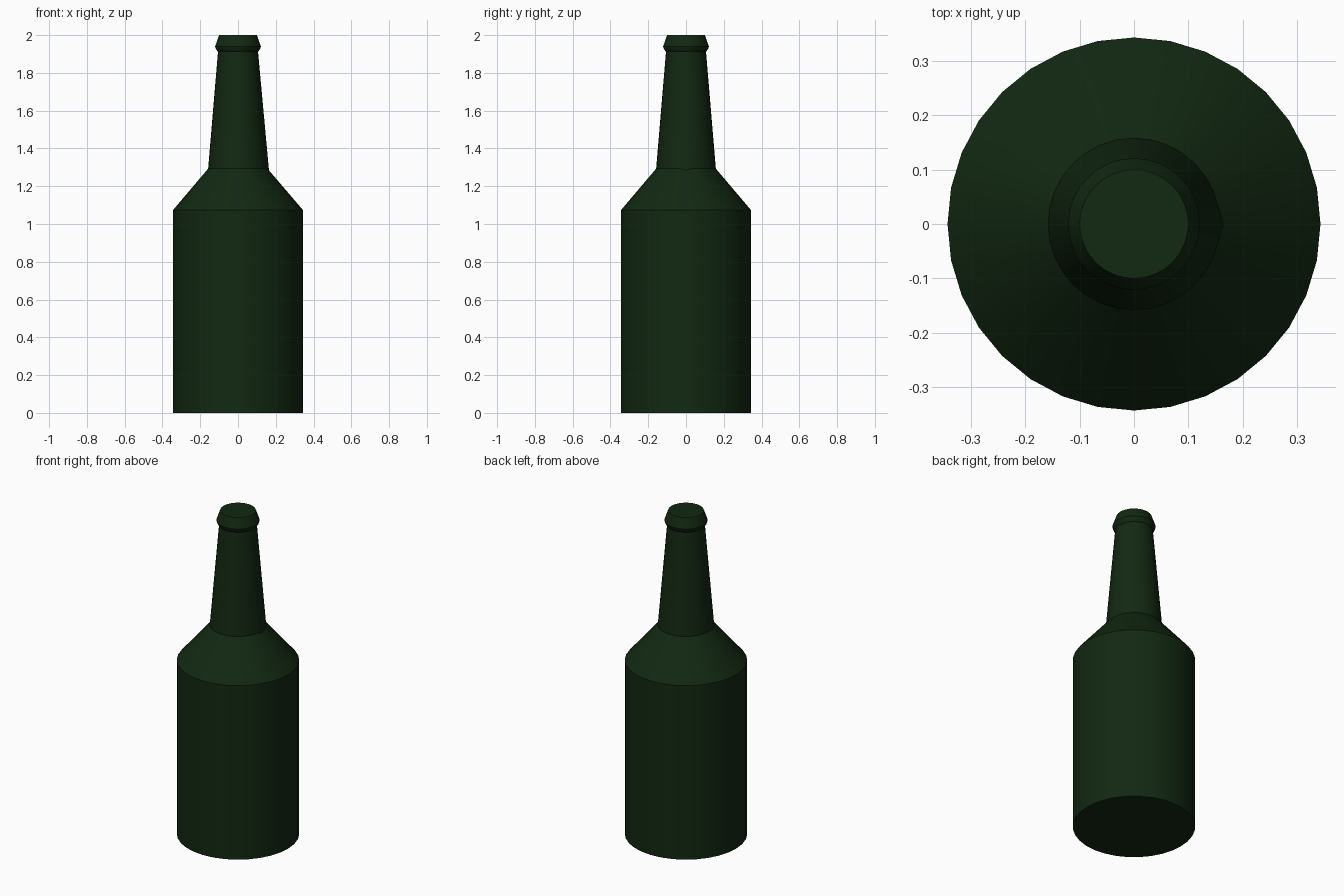
import bpy, bmesh, math

default = bpy.data.objects.get("Cube")
if default:
    bpy.data.objects.remove(default, do_unlink=True)

# Dark green glass
glass = bpy.data.materials.new("dark_green_glass")
glass.use_nodes = True
colour = (0.006, 0.021, 0.006, 1)
glass.diffuse_color = colour
glass.node_tree.nodes["Principled BSDF"].inputs["Base Color"].default_value = colour

# Radius and height, from base to mouth
profile = [(0, 0), (0.343, 0), (0.343, 1.075), (0.158, 1.293),
           (0.106, 1.912), (0.117, 1.926), (0.121, 1.94), (0.1, 2), (0, 2)]

# Lathe the profile around the z axis
bm = bmesh.new()
ring = [bm.verts.new((r, 0, z)) for r, z in profile]
edges = [bm.edges.new(pair) for pair in zip(ring, ring[1:])]
bmesh.ops.spin(bm, geom=ring + edges, cent=(0, 0, 0), axis=(0, 0, 1),
               angle=math.tau, steps=32, use_duplicate=False)
bmesh.ops.remove_doubles(bm, verts=bm.verts, dist=0.001)
bmesh.ops.recalc_face_normals(bm, faces=bm.faces)

# Small bump where the neck meets the shoulder on the left side
for v in bm.verts:
    if abs(v.co.z - 1.293) < 0.005 and v.co.x > 0.157:
        v.co.x, v.co.z = 0.164, 1.284

mesh = bpy.data.meshes.new("bottle")
bm.to_mesh(mesh)
bm.free()
mesh.materials.append(glass)
bottle = bpy.data.objects.new("bottle", mesh)
bpy.context.collection.objects.link(bottle)

# Smooth sides with crisp rims
bpy.ops.object.select_all(action="DESELECT")
bottle.select_set(True)
bpy.context.view_layer.objects.active = bottle
bpy.ops.object.shade_smooth_by_angle(angle=math.radians(30))
